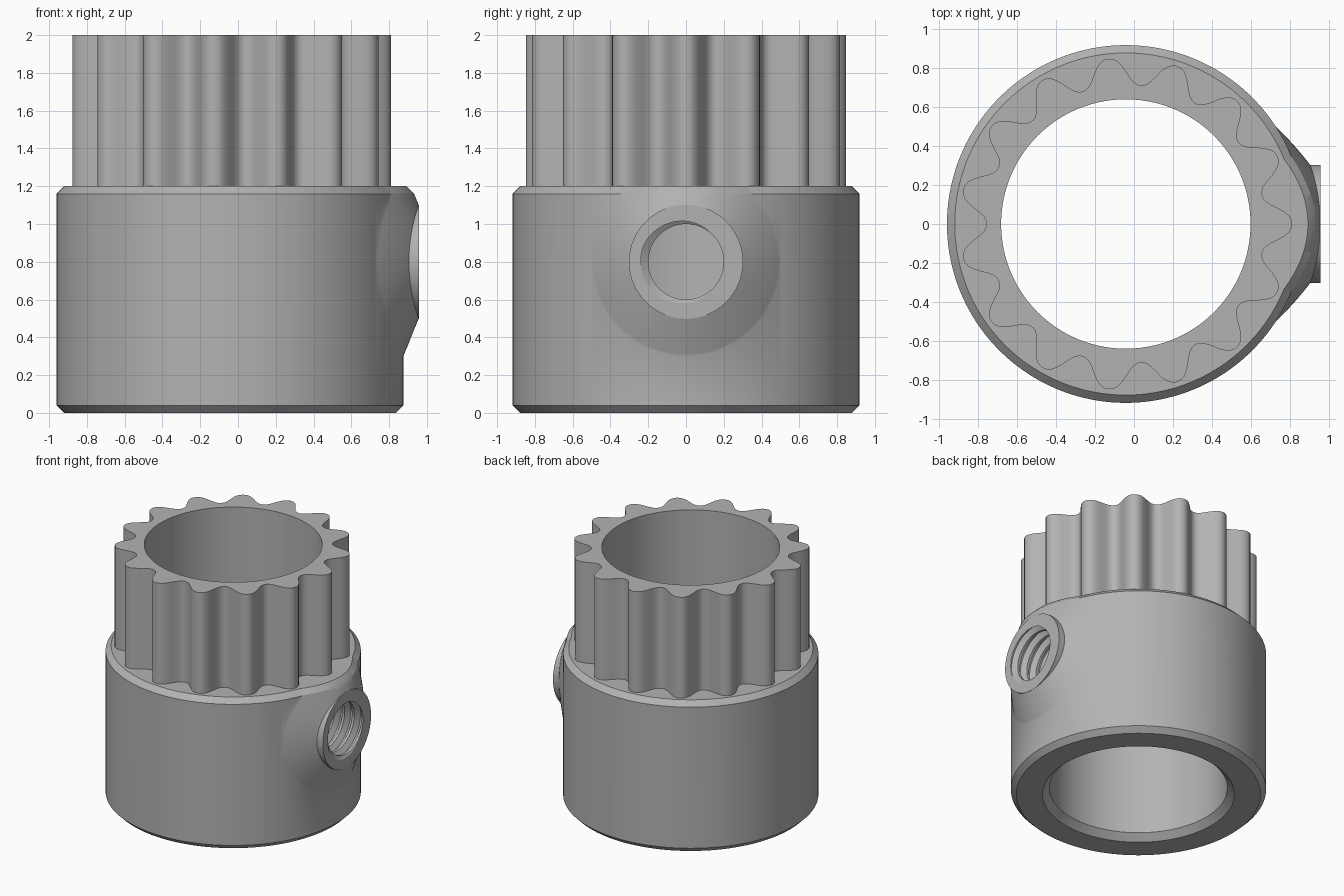
import bpy, bmesh
from math import sin, cos, pi, sqrt, radians, hypot

cube = bpy.data.objects.get("Cube")
if cube:
    bpy.data.objects.remove(cube, do_unlink=True)

CX = -0.042                      # axis of the sleeve
R_BODY, R_BORE = 0.918, 0.64
BODY_H, TOTAL_H, CHAMFER = 1.2, 2.0, 0.04
BOSS_Z, BOSS_X, BOSS_R, BOSS_OUT, BOSS_LIFT = 0.8, 0.955, 0.302, 0.5, 0.08
TEETH, STEPS = 15, 240

steel = bpy.data.materials.new("plain_grey")
steel.use_nodes = True
GREY = (0.45, 0.45, 0.45, 1)
steel.diffuse_color = GREY
steel.node_tree.nodes["Principled BSDF"].inputs["Base Color"].default_value = GREY


def finish(name, bm):
    bmesh.ops.recalc_face_normals(bm, faces=bm.faces)
    mesh = bpy.data.meshes.new(name)
    bm.to_mesh(mesh)
    bm.free()
    mesh.materials.append(steel)
    obj = bpy.data.objects.new(name, mesh)
    bpy.context.collection.objects.link(obj)
    return obj


def loft(name, rings, caps=True, triangulate=False):
    """Skin a list of closed rings of points, optionally capping both ends."""
    bm = bmesh.new()
    rows = [[bm.verts.new(p) for p in ring] for ring in rings]
    n = len(rows[0])
    for a, b in zip(rows, rows[1:]):
        for i in range(n):
            j = (i + 1) % n
            bm.faces.new((a[i], a[j], b[j], b[i]))
    if caps:
        bm.faces.new(rows[0])
        bm.faces.new(rows[-1])
    if triangulate:
        bmesh.ops.triangulate(bm, faces=bm.faces)
    return finish(name, bm)


def ring(radius, z, n=STEPS):
    """Horizontal ring; radius is a number or a function of angle."""
    pts = []
    for i in range(n):
        a = 2 * pi * i / n
        r = radius(a) if callable(radius) else radius
        pts.append((CX + r * cos(a), r * sin(a), z))
    return pts


def combine(target, tool, operation):
    mod = target.modifiers.new(operation, "BOOLEAN")
    mod.object, mod.operation, mod.solver = tool, operation, "EXACT"
    bpy.context.view_layer.objects.active = target
    bpy.ops.object.modifier_apply(modifier=mod.name)
    bpy.data.objects.remove(tool, do_unlink=True)


def smooth(obj):
    bpy.ops.object.select_all(action="DESELECT")
    obj.select_set(True)
    bpy.context.view_layer.objects.active = obj
    bpy.ops.object.shade_smooth_by_angle(angle=radians(25))


def wall_x(y):
    return CX + sqrt(R_BODY ** 2 - y * y)


def lift(r):
    return BOSS_LIFT * (BOSS_OUT - r) / (BOSS_OUT - BOSS_R)


# Collar: plain cylinder, trimmed to height further down
collar = loft("collar", [ring(R_BODY - CHAMFER, 0), ring(R_BODY, CHAMFER),
                         ring(R_BODY, BODY_H + 0.2)])


# Sloped boss that follows the curve of the collar, with a flat round face
def boss_ring(r, x=None, n=96):
    pts = []
    for i in range(n):
        a = 2 * pi * (i + 0.5) / n
        y = r * cos(a)
        pts.append((wall_x(y) + lift(r) if x is None else x, y, BOSS_Z + r * sin(a)))
    return pts


flare = BOSS_OUT + 0.025
slope = [BOSS_R + (flare - BOSS_R) * k / 6 for k in range(7)]
boss = loft("boss", [boss_ring(BOSS_R, BOSS_X + 0.002)] + [boss_ring(r) for r in slope]
            + [boss_ring(flare, 0.4)], triangulate=True)
combine(collar, boss, "UNION")


# Chamfered top that follows the collar and the bulge of the boss
def rim(a):
    y = R_BODY * sin(a)
    bulge = 0
    if cos(a) > 0:
        bulge = max(0, lift(hypot(y, BODY_H - CHAMFER - BOSS_Z)))
    return R_BODY + bulge - CHAMFER


trim = loft("trim", [ring(lambda a: rim(a) + 1.5, BODY_H - 1.5), ring(rim, BODY_H)],
            triangulate=True)
# straight skirt below the chamfer so the trim keeps the full lower body
skirt = loft("skirt", [ring(2.6, -0.5), ring(2.6, 0.5)])
combine(trim, skirt, "UNION")
combine(collar, trim, "INTERSECT")

# Bore with a chamfered lower mouth
bore = loft("bore_cutter", [ring(R_BORE + 0.15, -0.1), ring(R_BORE, 0.05),
                            ring(R_BORE, BODY_H + 0.3)])
combine(collar, bore, "DIFFERENCE")


# Threaded set screw hole: helical cutter along x
def thread_cutter(pitch=0.085, start=0.35, turns=9, n=48):
    profile = [(0, 0.2), (0.25, 0.2), (0.55, 0.24), (0.7, 0.24)]
    m = len(profile)
    bm = bmesh.new()
    cols = []
    for i in range(n):
        a = 2 * pi * i / n
        col = []
        for k in range(turns * m + 1 + m):
            f, r = profile[k % m]
            x = start + pitch * (k // m + f + i / n)
            col.append(bm.verts.new((x, r * cos(a), BOSS_Z + r * sin(a))))
        cols.append(col)
    for i in range(n):
        last = i == n - 1
        nxt, shift = (cols[0], m) if last else (cols[i + 1], 0)
        for k in range(turns * m):
            bm.faces.new((cols[i][k], cols[i][k + 1], nxt[k + 1 + shift], nxt[k + shift]))
    # drop the unused tail, then close both ends
    bmesh.ops.delete(bm, geom=[v for v in bm.verts if not v.link_faces], context="VERTS")
    bmesh.ops.holes_fill(bm, edges=[e for e in bm.edges if e.is_boundary], sides=0)
    bmesh.ops.triangulate(bm, faces=bm.faces)
    return finish("thread_cutter", bm)


combine(collar, thread_cutter(), "DIFFERENCE")
smooth(collar)


# Splined sleeve: rounded teeth outside, round bore inside
def tooth(a):
    t = cos(TEETH * a)
    return 0.784 + 0.069 * (1.2 * t - 0.2 * t ** 3)


sleeve = loft("splined_sleeve", [ring(tooth, BODY_H), ring(tooth, TOTAL_H),
                                 ring(R_BORE, TOTAL_H), ring(R_BORE, BODY_H)], caps=False)
smooth(sleeve)
